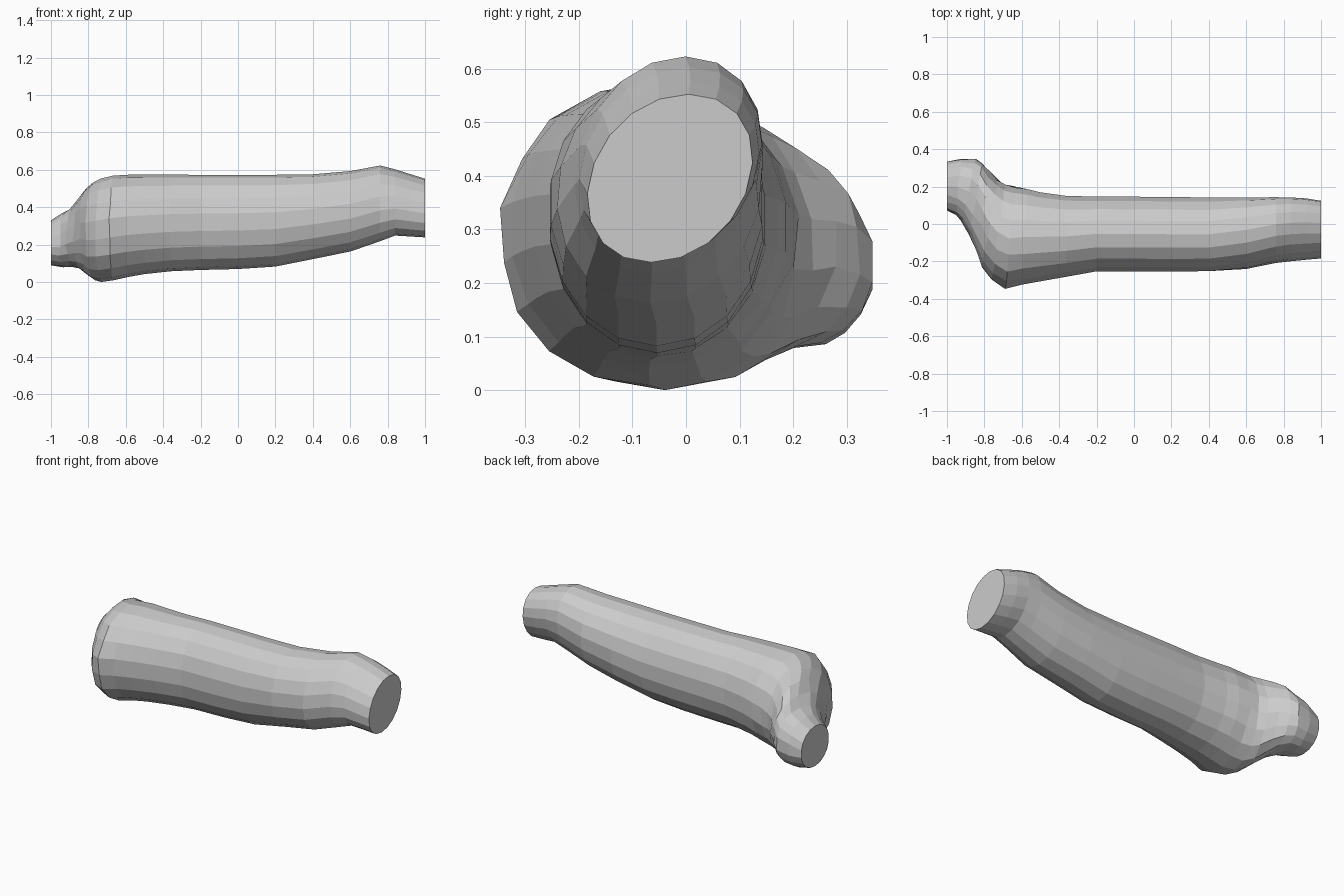
import bpy, bmesh, math, random

if "Cube" in bpy.data.objects:
    bpy.data.objects.remove(bpy.data.objects["Cube"])

random.seed(4)
SIDES = 18

# Straight limb stations: x, y min, y max, z min, z max
limb = [
    (1.0, -.18, .12, .24, .55),
    (.92, -.187, .133, .245, .575),
    (.84, -.195, .138, .25, .60),
    (.76, -.205, .14, .22, .62),
    (.60, -.24, .142, .165, .59),
    (.40, -.255, .145, .125, .573),
    (.20, -.257, .147, .085, .57),
    (0.0, -.256, .149, .072, .57),
    (-.20, -.256, .15, .067, .57),
    (-.36, -.285, .153, .06, .57),
    (-.50, -.31, .173, .045, .57),
]
# Bent heel and knob: outer x, outer y, inner x, inner y, z min, z max
heel = [
    (-.60, -.328, -.57, .19, .03, .57),
    (-.69, -.345, -.64, .20, .012, .565),
    (-.76, -.30, -.69, .21, .003, .55),
    (-.81, -.23, -.73, .238, .012, .53),
    (-.845, -.14, -.77, .28, .045, .50),
    (-.88, -.06, -.81, .325, .075, .445),
    (-.92, .01, -.85, .345, .082, .395),
    (-.955, .05, -.92, .347, .08, .365),
    (-1.0, .07, -1.0, .335, .09, .328),
]
stations = [(x, y0, x, y1, z0, z1) for x, y0, y1, z0, z1 in limb] + heel


def shaped(v, power):
    return math.copysign(abs(v) ** power, v)


def add_ring(bm, ax, ay, bx, by, z0, z1):
    """Rounded section spanning outer point A to inner point B."""
    mid = (ax + bx) / 2
    power = .82 if -.98 < mid < -.82 else .97
    skew = .035 * max(0, min(1, (mid - .4) / .4))
    rough = .006 if -.98 < mid < -.65 else 0
    ring = []
    for i in range(SIDES):
        a = 2 * math.pi * (i + .5) / SIDES
        c, s = shaped(math.cos(a), power), shaped(math.sin(a), power)
        t = (1 + c) / 2
        ring.append(bm.verts.new((
            ax + (bx - ax) * t + random.uniform(-rough, rough),
            ay + (by - ay) * t + skew * s + random.uniform(-rough, rough),
            (z0 + z1) / 2 + (z1 - z0) / 2 * s * 1.012)))
    return ring


# Loft the limb, heel and knob as one skin with flat cut ends
bm = bmesh.new()
rings = [add_ring(bm, *s) for s in stations]
for r0, r1 in zip(rings, rings[1:]):
    for i in range(SIDES):
        j = (i + 1) % SIDES
        bm.faces.new((r0[i], r0[j], r1[j], r1[i]))
bm.faces.new(rings[0])
bm.faces.new(rings[-1])
bmesh.ops.recalc_face_normals(bm, faces=bm.faces)

# Rest it on the ground
low = min(v.co.z for v in bm.verts)
bmesh.ops.translate(bm, verts=bm.verts, vec=(0, 0, -low))

mesh = bpy.data.meshes.new("limb")
bm.to_mesh(mesh)
bm.free()
bpy.context.collection.objects.link(bpy.data.objects.new("limb", mesh))
